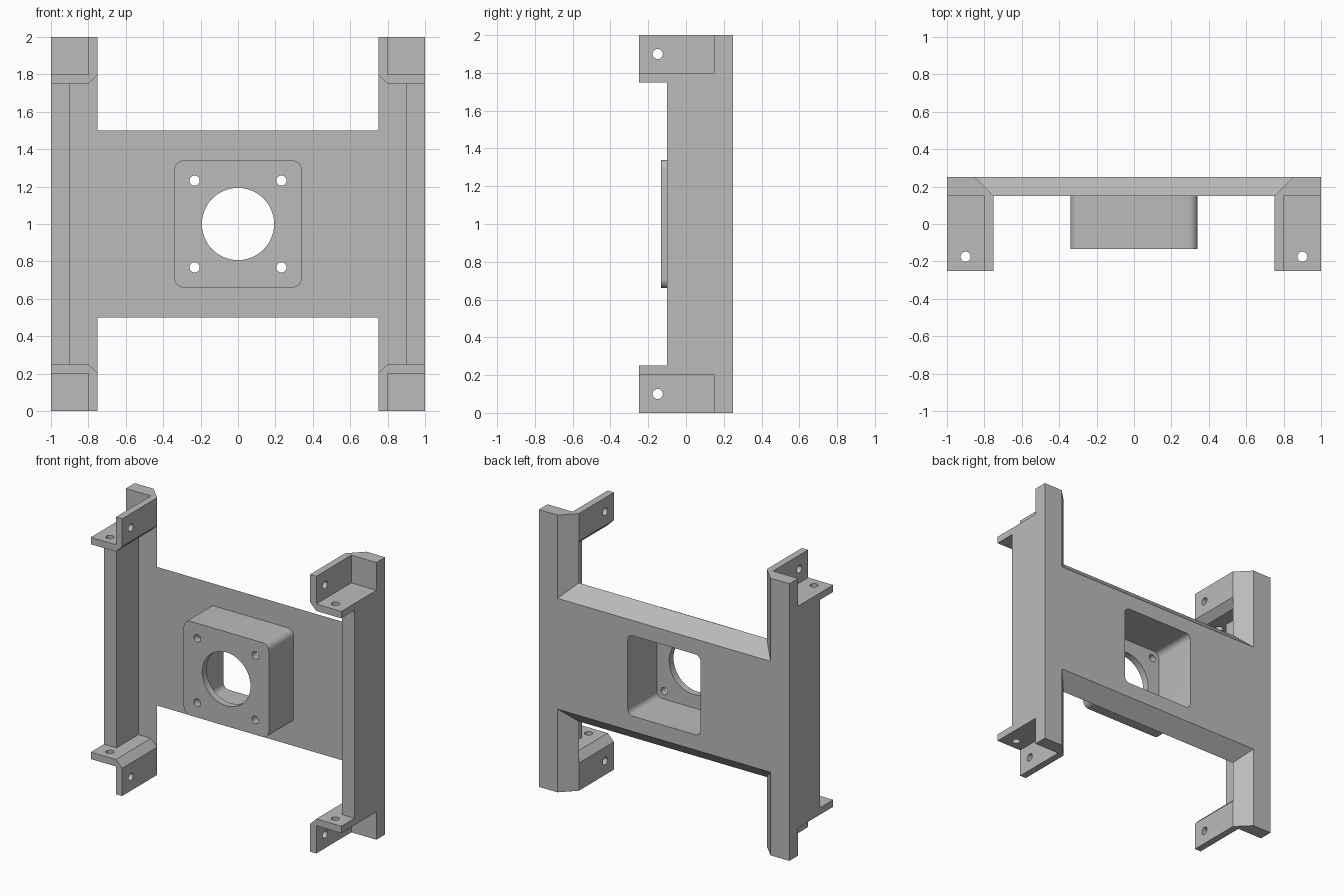
import bpy, bmesh
from math import cos, sin, pi, radians
from mathutils import Vector

if "Cube" in bpy.data.objects:
    bpy.data.objects.remove(bpy.data.objects["Cube"], do_unlink=True)

MID = 1.0                     # height of the motor axis
BACK, FACE = 0.25, 0.15       # rear and front of the plate
BOX_FRONT = -0.133
SCREW_R = 0.027

grey = bpy.data.materials.new("plain grey")
grey.use_nodes = True
COLOUR = (0.5, 0.5, 0.5, 1)
grey.diffuse_color = COLOUR
grey.node_tree.nodes["Principled BSDF"].inputs["Base Color"].default_value = COLOUR


def loft(name, front, back, y0, y1):
    """Solid between two matching outlines in x and z."""
    bm = bmesh.new()
    a = [bm.verts.new((x, y0, z)) for x, z in front]
    b = [bm.verts.new((x, y1, z)) for x, z in back]
    bm.faces.new(a)
    bm.faces.new(b[::-1])
    for i in range(len(a)):
        j = (i + 1) % len(a)
        bm.faces.new((a[j], a[i], b[i], b[j]))
    bmesh.ops.recalc_face_normals(bm, faces=bm.faces)
    mesh = bpy.data.meshes.new(name)
    bm.to_mesh(mesh)
    bm.free()
    mesh.materials.append(grey)
    obj = bpy.data.objects.new(name, mesh)
    bpy.context.collection.objects.link(obj)
    return obj


def prism(name, outline, y0, y1):
    return loft(name, outline, outline, y0, y1)


def rounded_square(half, radius, steps=8):
    inner, pts = half - radius, []
    for quarter, (sx, sz) in enumerate([(1, 1), (-1, 1), (-1, -1), (1, -1)]):
        for k in range(steps + 1):
            a = (quarter + k / steps) * pi / 2
            pts.append((sx * inner + radius * cos(a), MID + sz * inner + radius * sin(a)))
    return pts


def drill(radius, place, axis, depth=0.2):
    bpy.ops.mesh.primitive_cylinder_add(vertices=48, radius=radius, depth=depth, location=place)
    tool = bpy.context.object
    tool.rotation_euler = Vector((0, 0, 1)).rotation_difference(Vector(axis)).to_euler()
    tool.data.materials.append(grey)
    return tool


def cut(obj, tools):
    """Subtract each tool, then discard it."""
    bpy.context.view_layer.objects.active = obj
    for tool in tools:
        mod = obj.modifiers.new("cut", 'BOOLEAN')
        mod.operation, mod.solver, mod.object = 'DIFFERENCE', 'EXACT', tool
        bpy.ops.object.modifier_apply(modifier=mod.name)
        bpy.data.objects.remove(tool, do_unlink=True)


def smooth(obj):
    bpy.ops.object.select_all(action='DESELECT')
    obj.select_set(True)
    bpy.context.view_layer.objects.active = obj
    bpy.ops.object.shade_smooth_by_angle(angle=radians(30))


# H-shaped plate, its inner edges bevelled towards the back
def h_outline(bevel):
    x, z = 0.75 + bevel, 0.5 - bevel
    quarter = [(1, 1), (x, 1), (x, z)]
    pts = quarter + [(-px, pz) for px, pz in quarter[::-1]]
    pts += [(px, -pz) for px, pz in pts[::-1]]
    return [(px, MID + pz) for px, pz in pts]


OPENING = rounded_square(0.29, 0.04)
plate = loft("frame_plate", h_outline(0), h_outline(0.1), FACE, BACK)
cut(plate, [prism("opening_cutter", OPENING, FACE - 0.1, BACK + 0.1)])
smooth(plate)

# Hollow motor box with a shaft hole and four screw holes
box = prism("motor_box", rounded_square(0.34, 0.05), BOX_FRONT, FACE)
tools = [prism("pocket_cutter", OPENING, BOX_FRONT + 0.05, FACE + 0.1),
         drill(0.193, (0, BOX_FRONT, MID), (0, 1, 0))]
tools += [drill(SCREW_R, (sx * 0.232, BOX_FRONT, MID + sz * 0.232), (0, 1, 0))
          for sx in (-1, 1) for sz in (-1, 1)]
cut(box, tools)
smooth(box)

# Side walls and angle brackets with a bevelled corner
ANGLE = [(1, 0.75), (0.8, 0.75), (0.75, 0.8), (0.75, 1), (0.8, 1), (0.8, 0.8), (1, 0.8)]
for side, sx in (("left", 1), ("right", -1)):
    wall = [(sx * x, MID + z) for x, z in [(0.9, -0.75), (1, -0.75), (1, 0.75), (0.9, 0.75)]]
    prism(side + "_side_wall", wall, -0.1, FACE)
    for level, sz in (("upper", 1), ("lower", -1)):
        outline = [(sx * x, MID + sz * z) for x, z in ANGLE]
        bracket = prism(f"{side}_{level}_bracket", outline, -BACK, FACE)
        cut(bracket, [drill(SCREW_R, (sx * 0.9, -0.175, MID + sz * 0.775), (0, 0, 1)),
                      drill(SCREW_R, (sx * 0.775, -0.15, MID + sz * 0.9), (1, 0, 0))])
        smooth(bracket)
